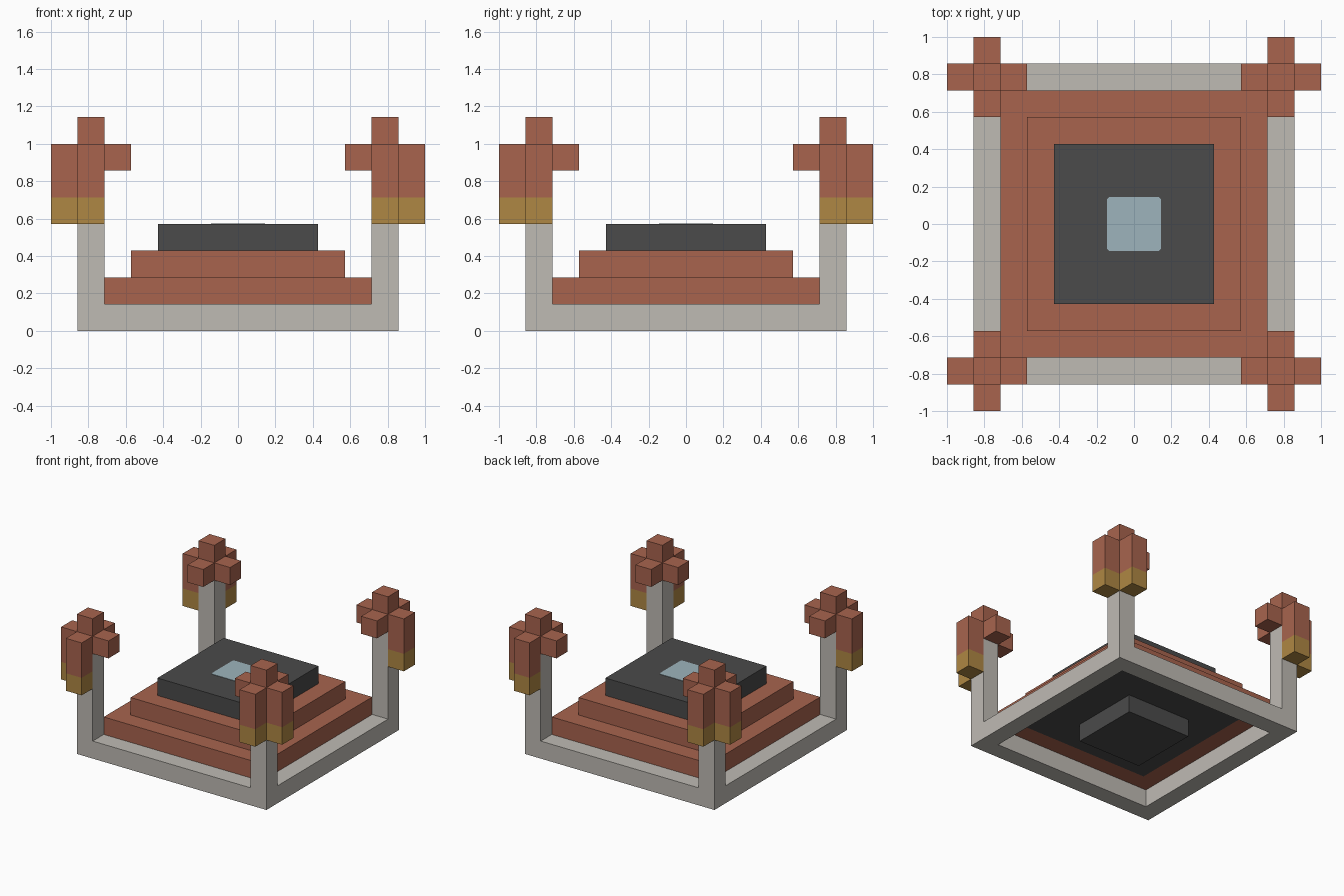
import bpy
import bmesh

if "Cube" in bpy.data.objects:
    bpy.data.objects.remove(bpy.data.objects["Cube"], do_unlink=True)

U = 1 / 7  # block size; all dimensions below are in blocks


def material(name, rgb):
    mat = bpy.data.materials.new(name)
    mat.use_nodes = True
    mat.diffuse_color = (*rgb, 1)
    mat.node_tree.nodes["Principled BSDF"].inputs["Base Color"].default_value = (*rgb, 1)
    return mat


STONE = material("pale stone", (0.52, 0.495, 0.455))
CLAY = material("red clay", (0.392, 0.127, 0.076))
DARK = material("dark slate", (0.069, 0.069, 0.069))
GOLD = material("gold", (0.43, 0.245, 0.056))
GLASS = material("pale blue", (0.337, 0.456, 0.503))


def finish(name, bm, mat):
    bmesh.ops.recalc_face_normals(bm, faces=bm.faces)
    mesh = bpy.data.meshes.new(name)
    bm.to_mesh(mesh)
    bm.free()
    mesh.materials.append(mat)
    obj = bpy.data.objects.new(name, mesh)
    bpy.context.scene.collection.objects.link(obj)
    return obj


def box(name, mat, x, y, z):
    """Block spanning the given (low, high) ranges."""
    bm = bmesh.new()
    bmesh.ops.create_cube(bm, size=1)
    for v in bm.verts:
        v.co = [U * (lo + (hi - lo) * (c + 0.5)) for c, (lo, hi) in zip(v.co, (x, y, z))]
    return finish(name, bm, mat)


def slab(name, mat, half, low, high):
    return box(name, mat, (-half, half), (-half, half), (low, high))


def square_ring(name, mat, outer, inner, low, high):
    bm = bmesh.new()
    corners = [(-1, -1), (1, -1), (1, 1), (-1, 1)]
    section = [(outer, low), (outer, high), (inner, high), (inner, low)]
    loops = [[bm.verts.new((sx * r * U, sy * r * U, z * U)) for sx, sy in corners]
             for r, z in section]
    for i in range(4):
        a, b = loops[i], loops[(i + 1) % 4]
        for j in range(4):
            k = (j + 1) % 4
            bm.faces.new((a[j], a[k], b[k], b[j]))
    return finish(name, bm, mat)


# Base frame and stepped platform
square_ring("base_frame", STONE, 6, 5, 0, 1)
square_ring("lower_step", CLAY, 5, 4, 1, 2)
slab("core_plate", DARK, 4, 1, 2)
slab("core_foot", DARK, 2, 0, 1)
slab("upper_step", CLAY, 4, 2, 3)
slab("top_slab", DARK, 3, 3, 4)

# Glass pane on the top slab, with clipped corners
pane = slab("glass_pane", GLASS, 1.01, 4, 4.02)
bm = bmesh.new()
bm.from_mesh(pane.data)
uprights = [e for e in bm.edges if abs(e.verts[0].co.z - e.verts[1].co.z) > 0.001]
bmesh.ops.bevel(bm, geom=uprights, offset=0.012, segments=1, affect='EDGES')
bm.to_mesh(pane.data)
bm.free()


def span(sign, low, high):
    return tuple(sorted((sign * low, sign * high)))


# Corner posts with crossed heads and hanging lanterns
for sx, side in ((1, "left"), (-1, "right")):
    for sy, end in ((-1, "front"), (1, "back")):
        tag = f"{end}_{side}"
        px, py = span(sx, 5, 6), span(sy, 5, 6)
        box(f"post_{tag}", STONE, px, py, (1, 6))
        box(f"post_cap_{tag}", CLAY, px, py, (6, 8))
        arms = (("side", span(sx, 6, 7), py, span(sx, 4, 5), py),
                ("end", px, span(sy, 6, 7), px, span(sy, 4, 5)))
        for label, ox, oy, ix, iy in arms:
            box(f"lantern_{label}_{tag}", CLAY, ox, oy, (5, 7))
            box(f"lantern_tip_{label}_{tag}", GOLD, ox, oy, (4, 5))
            box(f"inner_arm_{label}_{tag}", CLAY, ix, iy, (6, 7))
